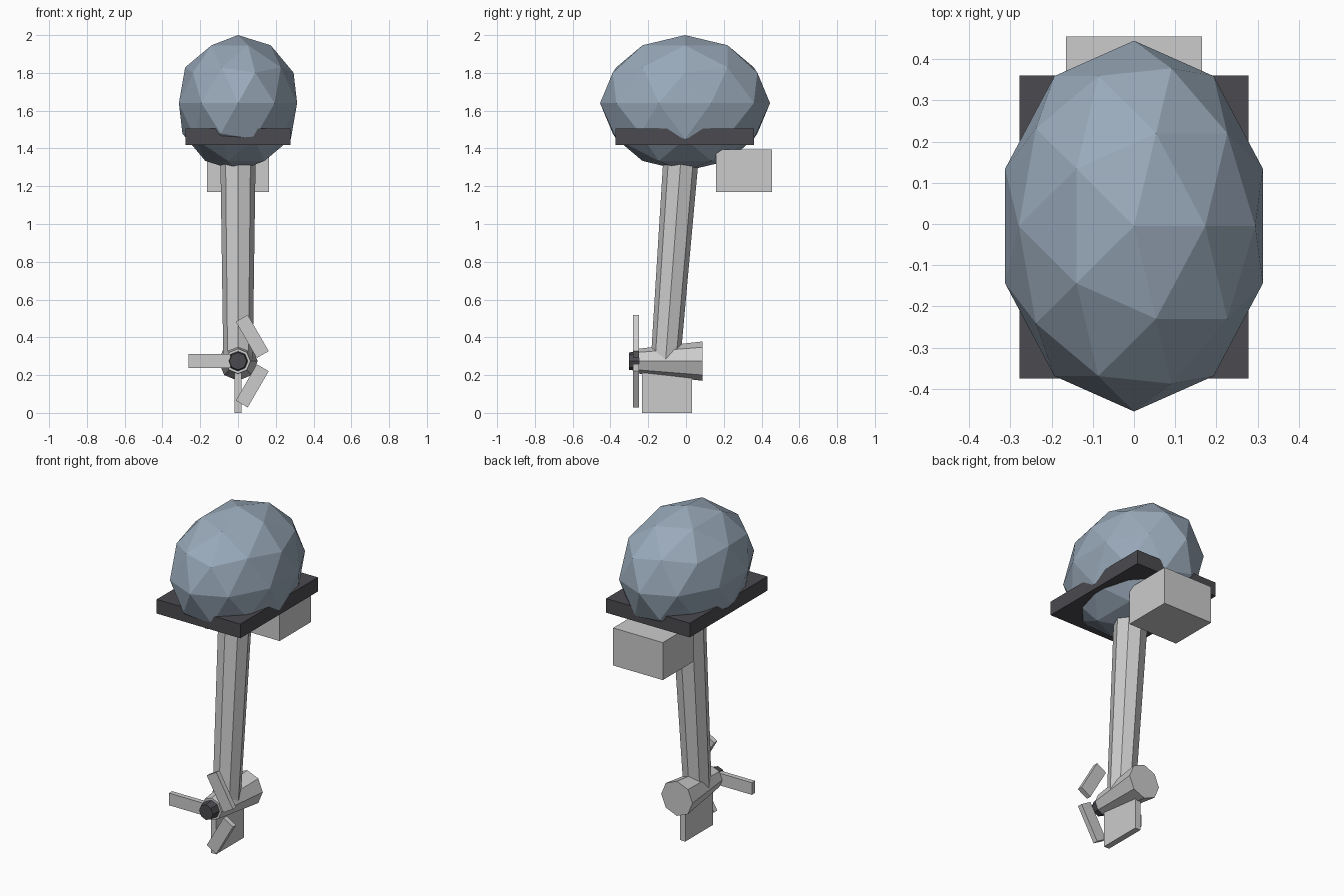
import bpy
import math
from mathutils import Vector

if "Cube" in bpy.data.objects:
    bpy.data.objects.remove(bpy.data.objects["Cube"])


def paint(obj, name, rgb):
    mat = bpy.data.materials.get(name) or bpy.data.materials.new(name)
    mat.diffuse_color = (*rgb, 1)
    mat.use_nodes = True
    mat.node_tree.nodes["Principled BSDF"].inputs["Base Color"].default_value = mat.diffuse_color
    obj.data.materials.append(mat)


def box(name, centre, size, rot=(0, 0, 0)):
    bpy.ops.mesh.primitive_cube_add(size=1, location=centre, rotation=rot)
    obj = bpy.context.object
    obj.name = name
    obj.scale = size
    return obj


def taper(name, start, end, r1, r2, sides=8):
    # tapered prism between two points lying in the x = 0 plane
    a, b = Vector(start), Vector(end)
    d = b - a
    bpy.ops.mesh.primitive_cone_add(
        vertices=sides, radius1=r1, radius2=r2, depth=d.length,
        location=(a + b) / 2, rotation=(math.atan2(-d.y, d.z), 0, 0))
    obj = bpy.context.object
    obj.name = name
    return obj


DARK = (0.07, 0.07, 0.08)

# Engine cowl and the tray under it
bpy.ops.mesh.primitive_ico_sphere_add(subdivisions=2, radius=1, location=(0, -0.005, 1.64))
cowl = bpy.context.object
cowl.name = "engine_cowl"
cowl.scale = (0.329, 0.45, 0.36)
paint(cowl, "cowl_blue_grey", (0.32, 0.40, 0.49))
paint(box("cowl_tray", (0, -0.007, 1.462), (0.555, 0.735, 0.085)), "dark", DARK)

# Transom clamp
box("clamp_bracket", (0, 0.307, 1.282), (0.33, 0.297, 0.225))

# Leaning leg, gearcase and skeg
taper("drive_leg", (0, -0.108, 0.28), (0, -0.028, 1.33), 0.078, 0.093)
taper("gearcase", (0, -0.25, 0.274), (0, 0.087, 0.274), 0.066, 0.104)
box("skeg", (0, -0.1, 0.115), (0.036, 0.265, 0.23))

# Propeller hub and three blades
HUB_Z = 0.274
paint(taper("propeller_hub", (0, -0.303, HUB_Z), (0, -0.22, HUB_Z), 0.046, 0.056), "dark", DARK)
for i in range(3):
    ang = math.radians(60 + 120 * i)
    box(f"propeller_blade_{i + 1}",
        (0.151 * math.cos(ang), -0.265, HUB_Z + 0.151 * math.sin(ang)),
        (0.222, 0.03, 0.073), (0, ang, 0))
